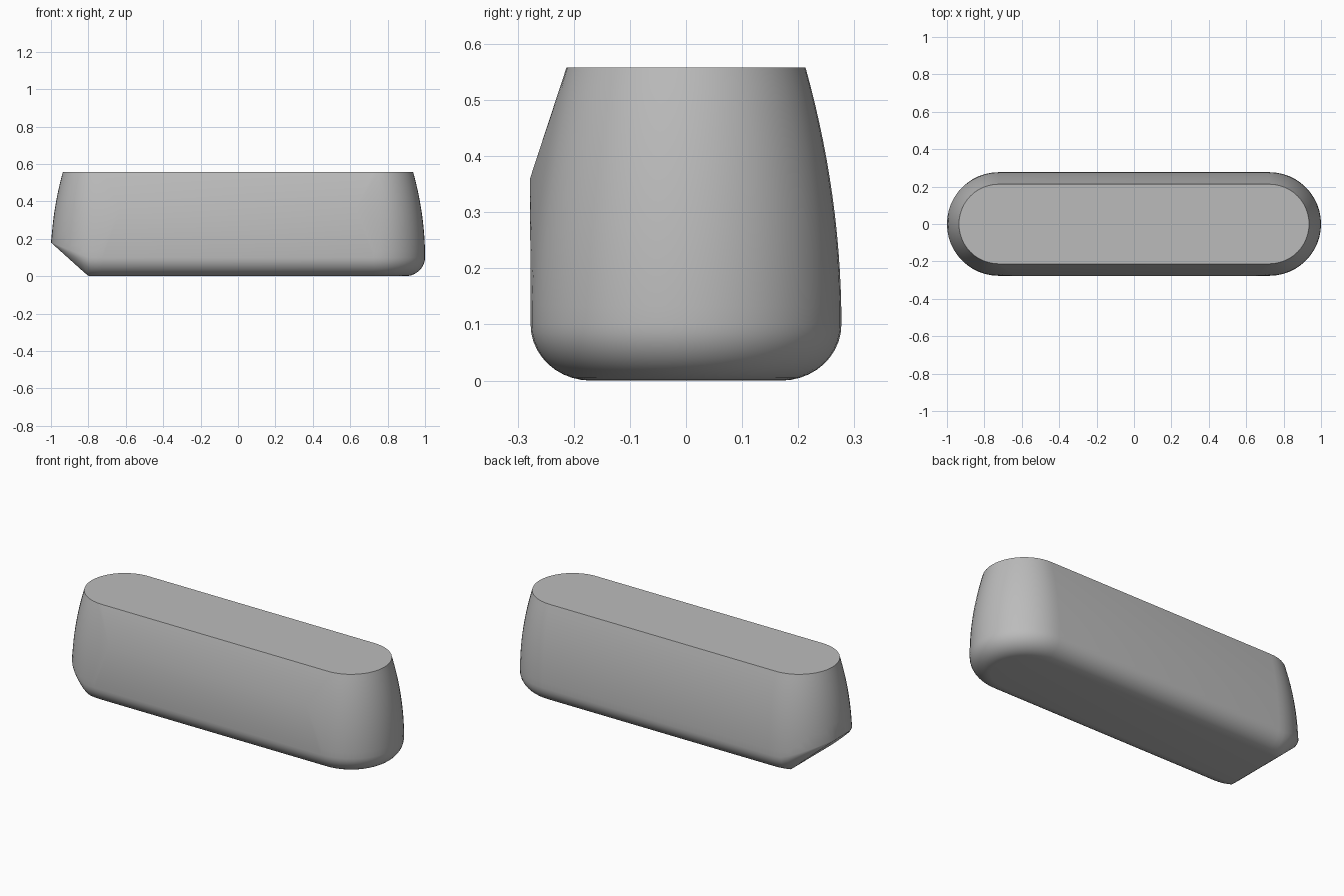
import bpy, bmesh, math

cube = bpy.data.objects.get("Cube")
if cube:
    bpy.data.objects.remove(cube, do_unlink=True)

HALF, RADIUS, TOP_R, HEIGHT = 0.723, 0.277, 0.213, 0.558
FILLET, LIP, ARC, RINGS = 0.1, 0.107, 24, 14
CUT_X, CUT_Z = -0.8, 0.18


def material(name, rgb):
    mat = bpy.data.materials.new(name)
    mat.use_nodes = True
    mat.diffuse_color = (*rgb, 1)
    mat.node_tree.nodes["Principled BSDF"].inputs["Base Color"].default_value = (*rgb, 1)
    return mat


def outline(r):
    """Capsule outline: two half circles joined by straight sides."""
    for side in (1, -1):
        for i in range(ARC + 1):
            a = math.pi * (i / ARC - 0.5)
            yield side * (HALF + r * math.cos(a)), side * r * math.sin(a)


def floor_z(x):
    """Flat underside that ramps up at the right end."""
    return max(0, CUT_Z * (CUT_X - x) / (1 + CUT_X))


bm = bmesh.new()

# Walls, bowing inwards towards the top
for k in range(RINGS + 1):
    t = k / RINGS
    z = FILLET + (HEIGHT - FILLET) * t
    for x, y in outline(RADIUS - (RADIUS - TOP_R) * t * t):
        edge = max(0, (CUT_X - x) / (1 + CUT_X))
        low = FILLET + (CUT_Z - FILLET) * edge
        if z >= low - 1e-4:
            bm.verts.new((x, y, z))

# Rounded lower edge, narrowing to nothing at the tip of the ramp
STEPS = 10
for k in range(STEPS + 1):
    a = math.pi / 2 * k / STEPS
    for x, y in outline(RADIUS):
        edge = max(0, min(1, (CUT_X - x) / (1 + CUT_X)))
        low = FILLET + (CUT_Z - FILLET) * edge
        shrink = 1 - LIP * (1 - edge) * (1 - math.cos(a)) / RADIUS
        cx = math.copysign(HALF, x)
        px, py = cx + (x - cx) * shrink, y * shrink
        base = floor_z(px)
        bm.verts.new((px, py, base + (low - base) * (1 - math.sin(a))))

# Straight ridge across the front face
for x in (-0.63, 0.63):
    bm.verts.new((x, -RADIUS - 0.001, 0.36))

# Skin the convex body
bmesh.ops.remove_doubles(bm, verts=bm.verts, dist=1e-4)
hull = bmesh.ops.convex_hull(bm, input=bm.verts)
loose = {g for g in hull["geom_interior"] + hull["geom_unused"]
         if isinstance(g, bmesh.types.BMVert)}
bmesh.ops.delete(bm, geom=list(loose), context="VERTS")
bmesh.ops.dissolve_limit(bm, angle_limit=0.002, verts=bm.verts, edges=bm.edges)
bmesh.ops.recalc_face_normals(bm, faces=bm.faces)

mesh = bpy.data.meshes.new("body")
bm.to_mesh(mesh)
bm.free()
body = bpy.data.objects.new("body", mesh)
bpy.context.collection.objects.link(body)
mesh.materials.append(material("plain grey", (0.5, 0.5, 0.5)))

bpy.ops.object.select_all(action="DESELECT")
body.select_set(True)
bpy.context.view_layer.objects.active = body
bpy.ops.object.shade_smooth_by_angle(angle=math.radians(25))
